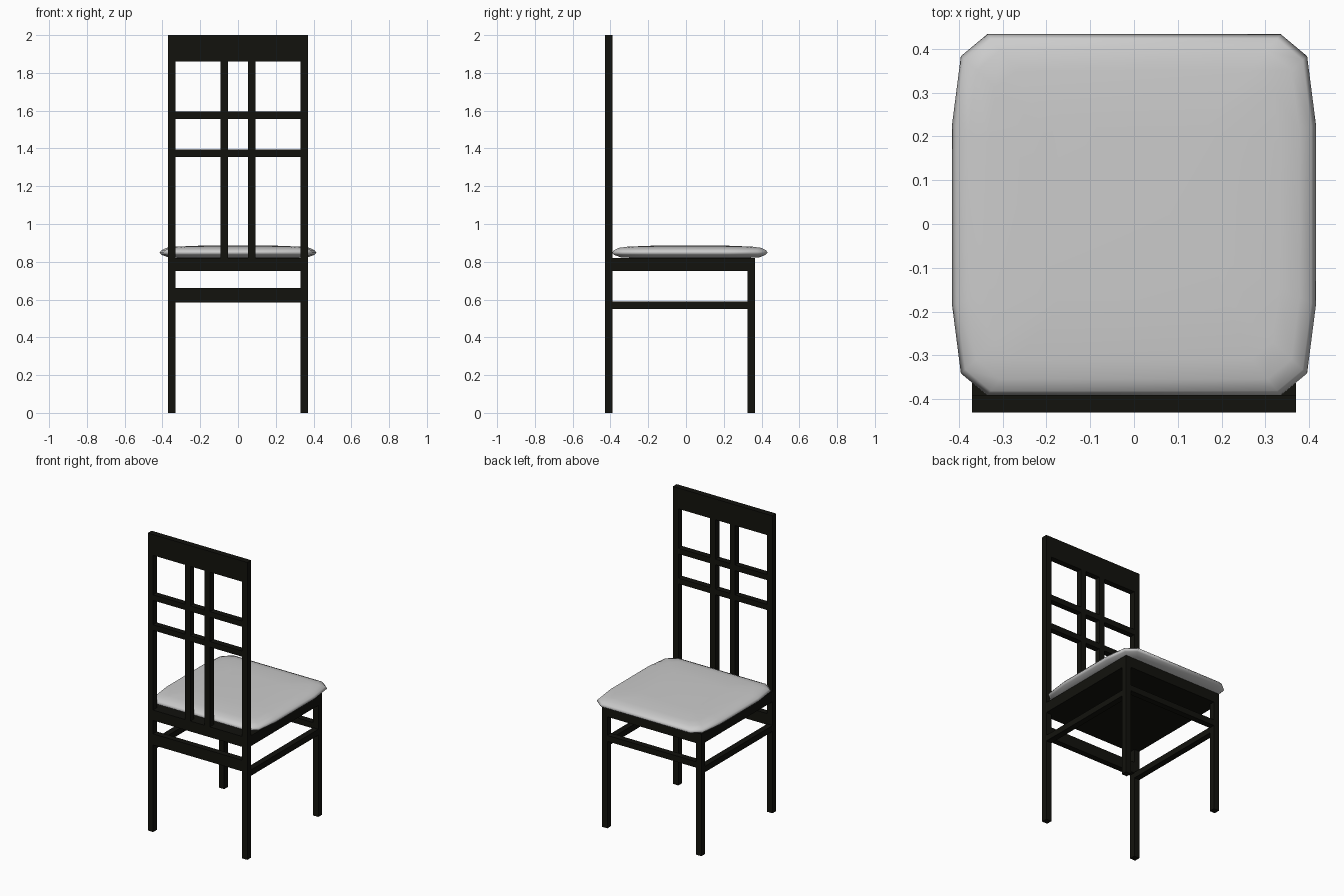
import bpy, bmesh

if "Cube" in bpy.data.objects:
    bpy.data.objects.remove(bpy.data.objects["Cube"])

black = bpy.data.materials.new("black_wood")
black.diffuse_color = (0.006, 0.006, 0.004, 1)
black.use_nodes = True
black.node_tree.nodes["Principled BSDF"].inputs["Base Color"].default_value = black.diffuse_color


def bar(name, x0, x1, y0, y1, z0, z1):
    bm = bmesh.new()
    bmesh.ops.create_cube(bm, size=1)
    for v in bm.verts:
        v.co = (x1 if v.co.x > 0 else x0,
                y1 if v.co.y > 0 else y0,
                z1 if v.co.z > 0 else z0)
    me = bpy.data.meshes.new(name)
    bm.to_mesh(me)
    bm.free()
    me.materials.append(black)
    ob = bpy.data.objects.new(name, me)
    bpy.context.collection.objects.link(ob)
    return ob


# Paired uprights, legs and side stretchers
for s, side in ((-1, "left"), (1, "right")):
    a, b = sorted((s * 0.33, s * 0.37))
    bar(f"tall_post_{side}", a, b, -0.43, -0.39, 0, 2)
    bar(f"short_leg_{side}", a, b, 0.325, 0.365, 0, 0.76)
    bar(f"side_stretcher_{side}", a, b, -0.39, 0.325, 0.55, 0.59)
    a, b = sorted((s * 0.053, s * 0.093))
    bar(f"back_slat_{side}", a, b, -0.43, -0.39, 0.82, 1.86)

# Back rails
for name, z0, z1 in (("top_rail", 1.86, 2.0), ("upper_crossbar", 1.557, 1.595),
                     ("lower_crossbar", 1.356, 1.394), ("seat_rail", 0.75, 0.82),
                     ("back_stretcher", 0.585, 0.66)):
    bar(name, -0.33, 0.33, -0.43, -0.39, z0, z1)
bar("leg_stretcher", -0.33, 0.33, 0.325, 0.365, 0.585, 0.625)

# Seat base
bar("seat_base", -0.37, 0.37, -0.39, 0.365, 0.75, 0.82)

# Cushion: stacked rings of a chamfered outline, inset towards top and bottom
quarter = [(0.415, 0.207), (0.395, 0.362), (0.335, 0.412)]
outline = (quarter + [(-x, y) for x, y in reversed(quarter)]
           + [(-x, -y) for x, y in quarter] + [(x, -y) for x, y in reversed(quarter)])
rings = [(0.60, 0.82), (0.88, 0.822), (0.97, 0.836), (1.0, 0.848),
         (0.975, 0.862), (0.91, 0.874), (0.80, 0.880), (0.50, 0.885)]
bm = bmesh.new()
loops = [[bm.verts.new((x * k, 0.021 + y * k, z)) for x, y in outline] for k, z in rings]
n = len(outline)
for lo, hi in zip(loops, loops[1:]):
    for i in range(n):
        j = (i + 1) % n
        bm.faces.new((lo[i], lo[j], hi[j], hi[i]))
bm.faces.new(loops[0][::-1])
bm.faces.new(loops[-1])
for f in bm.faces:
    f.smooth = True
me = bpy.data.meshes.new("seat_cushion")
bm.to_mesh(me)
bm.free()
bpy.context.collection.objects.link(bpy.data.objects.new("seat_cushion", me))
